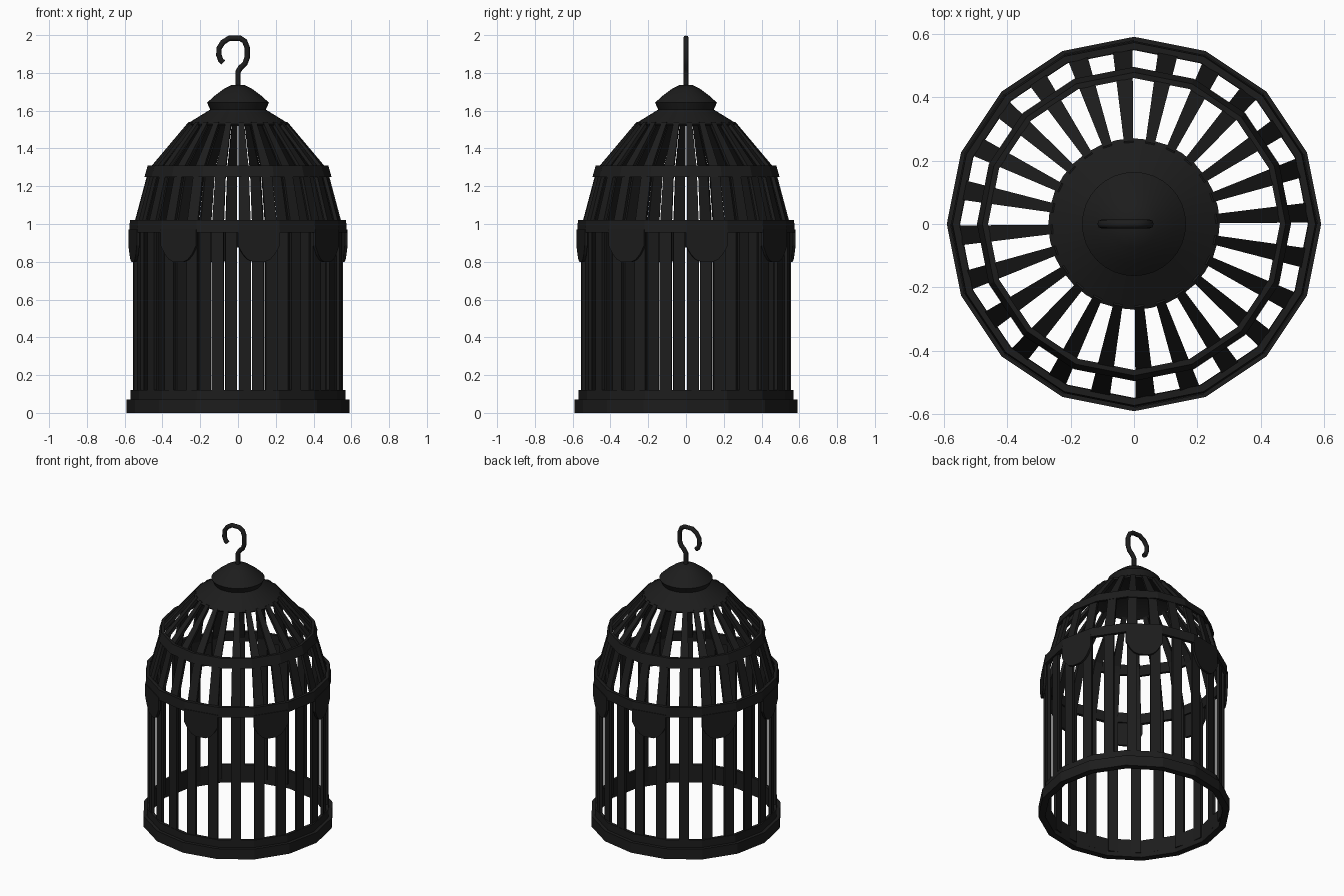
import bpy, bmesh, math
from math import sin, cos, pi, radians

if "Cube" in bpy.data.objects:
    bpy.data.objects.remove(bpy.data.objects["Cube"])

black = bpy.data.materials.new("black iron")
black.diffuse_color = (0.012, 0.012, 0.012, 1)
black.use_nodes = True
black.node_tree.nodes["Principled BSDF"].inputs["Base Color"].default_value = black.diffuse_color


def finish(name, bm):
    bmesh.ops.recalc_face_normals(bm, faces=bm.faces)
    me = bpy.data.meshes.new(name)
    bm.to_mesh(me)
    bm.free()
    ob = bpy.data.objects.new(name, me)
    bpy.context.collection.objects.link(ob)
    me.materials.append(black)
    return ob


def ring(name, profile, sides):
    """Revolve a closed (r, z) profile."""
    bm = bmesh.new()
    loops = [[bm.verts.new((r * cos(a), r * sin(a), z)) for r, z in profile]
             for a in (2 * pi * i / sides for i in range(sides))]
    n = len(profile)
    for i in range(sides):
        p, q = loops[i], loops[(i + 1) % sides]
        for j in range(n):
            k = (j + 1) % n
            bm.faces.new((p[j], q[j], q[k], p[k]))
    bmesh.ops.remove_doubles(bm, verts=bm.verts, dist=1e-5)
    return finish(name, bm)


def smooth(ob, angle=30):
    bpy.ops.object.select_all(action='DESELECT')
    ob.select_set(True)
    bpy.context.view_layer.objects.active = ob
    bpy.ops.object.shade_smooth_by_angle(angle=radians(angle))


# 16-sided base and hoops
ring("base_ring", [(.59, 0), (.59, .07), (.568, .07), (.568, .12),
                   (.548, .12), (.548, 0)], 16)
ring("middle_hoop", [(.577, .955), (.572, 1.02), (.55, 1.02), (.555, .955)], 16)
ring("upper_hoop", [(.495, 1.25), (.478, 1.31), (.46, 1.31), (.477, 1.25)], 16)

# Flat bars bending inward to the crown, tapering with the radius
outer = [(.556, .03), (.556, .98), (.545, 1.02), (.481, 1.26), (.464, 1.30), (.262, 1.54)]
inner = [(r - .018, z - (.008 if z > 1.01 else 0)) for r, z in outer]
bm = bmesh.new()
half = radians(3.25)
for i in range(24):
    c = radians(3.75 + 15 * i)
    rows = []
    for o, n in zip(outer, inner):
        rows.append([bm.verts.new((r * cos(a), r * sin(a), z)) for (r, z), a in
                     ((o, c - half), (o, c + half), (n, c + half), (n, c - half))])
    for p, q in zip(rows, rows[1:]):
        for j in range(4):
            k = (j + 1) % 4
            bm.faces.new((p[j], p[k], q[k], q[j]))
    bm.faces.new(rows[0])
    bm.faces.new(rows[-1])
finish("cage_bars", bm)

# Scalloped tabs on every second side of the middle hoop
bm = bmesh.new()
w = .577 * sin(pi / 16)
d = .577 * cos(pi / 16)
outline = [(-w, .97), (-w, .885), (-.085, .838), (-.06, .812), (-.03, .799),
           (.03, .799), (.06, .812), (.085, .838), (w, .885), (w, .97)]
for i in range(8):
    a = radians(11.25 + 45 * i)
    layers = [[bm.verts.new((r * cos(a) - u * sin(a), r * sin(a) + u * cos(a), z))
               for u, z in outline] for r in (d + .003, d - .012)]
    bm.faces.new(layers[0])
    bm.faces.new(layers[1])
    n = len(outline)
    for j in range(n):
        k = (j + 1) % n
        bm.faces.new((layers[0][j], layers[0][k], layers[1][k], layers[1][j]))
finish("scallops", bm)

# Crown: sloping skirt and domed cap
smooth(ring("crown_skirt", [(0, 1.61), (.14, 1.61), (.27, 1.53), (.262, 1.52), (.13, 1.595), (0, 1.595)], 32))
smooth(ring("crown_cap", [(0, 1.737), (.035, 1.735), (.075, 1.715), (.125, 1.678), (.164, 1.642),
                          (.146, 1.605), (0, 1.605)], 32))

# Hanging hook
cu = bpy.data.curves.new("hook_path", 'CURVE')
cu.dimensions = '3D'
cu.bevel_depth = .0145
cu.bevel_resolution = 2
cu.use_fill_caps = True
path = [(0, 1.72), (0, 1.805), (.012, 1.826), (.037, 1.85), (.048, 1.88), (.048, 1.935),
        (.035, 1.968), (.01, 1.984), (-.045, 1.984), (-.08, 1.962), (-.101, 1.93),
        (-.101, 1.893), (-.092, 1.868), (-.078, 1.855)]
sp = cu.splines.new('POLY')
sp.points.add(len(path) - 1)
for p, (x, z) in zip(sp.points, path):
    p.co = (x, 0, z, 1)
tmp = bpy.data.objects.new("hook_path", cu)
bpy.context.collection.objects.link(tmp)
bpy.context.view_layer.update()
me = bpy.data.meshes.new_from_object(tmp.evaluated_get(bpy.context.evaluated_depsgraph_get()))
bpy.data.objects.remove(tmp)
me.materials.clear()
me.materials.append(black)
hook = bpy.data.objects.new("hook", me)
bpy.context.collection.objects.link(hook)
smooth(hook, 50)
